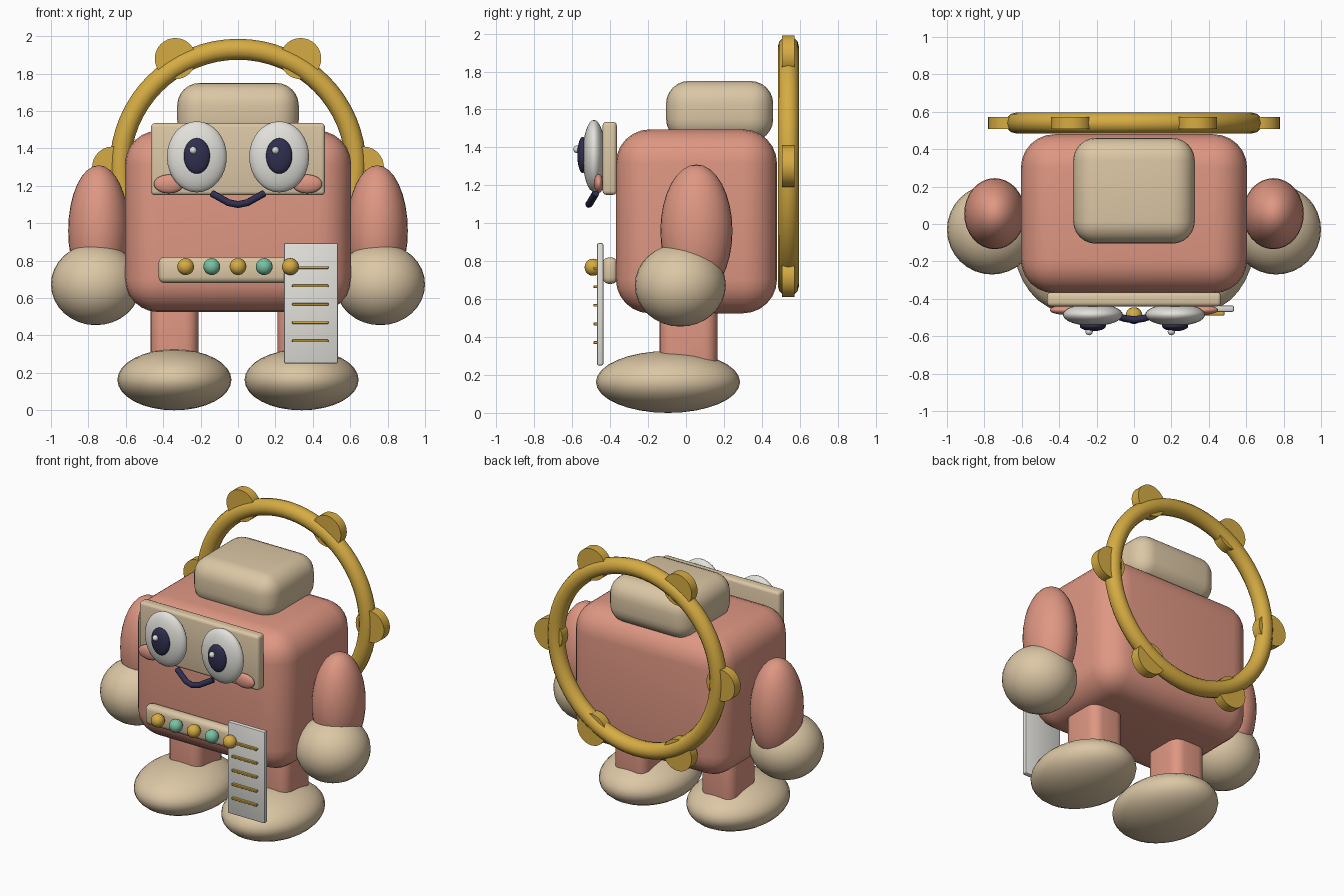
import bpy, math
from mathutils import Vector

cube = bpy.data.objects.get("Cube")
if cube:
    bpy.data.objects.remove(cube, do_unlink=True)


def material(name, hex_code):
    srgb = [int(hex_code[i:i + 2], 16) / 255 for i in (0, 2, 4)]
    color = [c / 12.92 if c < 0.04 else ((c + 0.055) / 1.055) ** 2.4 for c in srgb] + [1]
    m = bpy.data.materials.new(name)
    m.use_nodes = True
    m.diffuse_color = color
    m.node_tree.nodes["Principled BSDF"].inputs["Base Color"].default_value = color
    return m


PINK = material("coral pink", "DF9783")
TAN = material("warm tan", "DCC7A5")
GOLD = material("gold", "D6AC43")
WHITE = material("off white", "E2E1DB")
NAVY = material("dark navy", "2F2F50")
TEAL = material("teal green", "78C2A5")


def finish(name, mat):
    ob = bpy.context.object
    ob.name = name
    ob.data.materials.append(mat)
    bpy.ops.object.shade_smooth_by_angle(angle=math.radians(40))
    return ob


def box(name, low, high, bevel, mat, segments=3):
    low, high = Vector(low), Vector(high)
    bpy.ops.mesh.primitive_cube_add(size=1, location=(low + high) / 2)
    ob = bpy.context.object
    ob.scale = high - low
    bpy.ops.object.transform_apply(location=False, rotation=False, scale=True)
    mod = ob.modifiers.new("rounding", "BEVEL")
    mod.width = bevel
    mod.segments = segments
    bpy.ops.object.modifier_apply(modifier=mod.name)
    return finish(name, mat)


def ball(name, center, radii, mat, segments=32):
    bpy.ops.mesh.primitive_uv_sphere_add(segments=segments, ring_count=segments // 2, location=center)
    bpy.context.object.scale = radii
    bpy.ops.object.transform_apply(location=False, rotation=False, scale=True)
    return finish(name, mat)


# Torso and head cap
box("body", (-0.605, -0.37, 0.525), (0.605, 0.48, 1.495), 0.18, PINK, 6)
box("head_cap", (-0.325, -0.105, 1.43), (0.325, 0.46, 1.75), 0.12, TAN, 6)

# Face plate and control bar
box("face_plate", (-0.465, -0.44, 1.15), (0.465, -0.365, 1.535), 0.02, TAN)
box("control_bar", (-0.425, -0.44, 0.68), (0.425, -0.36, 0.82), 0.033, TAN)

# Paired parts
for side, s in (("left", 1), ("right", -1)):
    ball(side + "_eye", (s * 0.22, -0.485, 1.355), (0.16, 0.06, 0.19), WHITE)
    ball(side + "_pupil", (s * 0.22, -0.545, 1.36), (0.07, 0.028, 0.095), NAVY)
    ball(side + "_eye_glint", (s * 0.22 - 0.02, -0.575, 1.39), (0.02, 0.02, 0.02), WHITE, 16)
    ball(side + "_cheek", (s * 0.37, -0.46, 1.21), (0.08, 0.025, 0.05), PINK)
    ball(side + "_arm", (s * 0.745, 0.055, 0.96), (0.163, 0.19, 0.35), PINK)
    ball(side + "_hand", (s * 0.76, -0.03, 0.673), (0.24, 0.24, 0.218), TAN)
    box(side + "_leg", (s * 0.34 - 0.128, -0.14, 0.15), (s * 0.34 + 0.128, 0.165, 0.65), 0.07, PINK, 5)
    ball(side + "_foot", (s * 0.34, -0.095, 0.163), (0.305, 0.38, 0.163), TAN)

# Mouth: a round tube along a short smile
curve = bpy.data.curves.new("mouth", "CURVE")
curve.dimensions = "3D"
curve.bevel_depth = 0.019
curve.bevel_resolution = 3
curve.use_fill_caps = True
path = [(-0.14, -0.475, 1.16), (-0.05, -0.505, 1.11), (0, -0.512, 1.1),
        (0.05, -0.505, 1.11), (0.14, -0.475, 1.16)]
spline = curve.splines.new("POLY")
spline.points.add(len(path) - 1)
for point, co in zip(spline.points, path):
    point.co = (*co, 1)
mouth = bpy.data.objects.new("mouth", curve)
bpy.context.collection.objects.link(mouth)
curve.materials.append(NAVY)

# Buttons in alternating colours
for i in range(5):
    ball(f"button_{i + 1}", (-0.28 + 0.14 * i, -0.49, 0.768), (0.045,) * 3, (GOLD, TEAL)[i % 2], 20)

# Hanging card with raised lines
box("card", (0.245, -0.47, 0.25), (0.535, -0.435, 0.895), 0.01, WHITE, 2)
for i in range(5):
    z = 0.763 - 0.098 * i
    box(f"card_line_{i + 1}", (0.29, -0.488, z - 0.007), (0.483, -0.465, z + 0.007), 0.002, GOLD, 1)

# Ring behind the back with six jingles
RING = Vector((0, 0.54, 1.3))
bpy.ops.mesh.primitive_torus_add(location=RING, rotation=(math.pi / 2, 0, 0), major_radius=0.63,
                                 minor_radius=0.056, major_segments=64, minor_segments=12)
finish("ring", GOLD)
for i in range(6):
    a = i * math.pi / 3
    place = RING + 0.67 * Vector((math.cos(a), 0, math.sin(a)))
    bpy.ops.mesh.primitive_cylinder_add(vertices=32, radius=0.11, depth=0.066, location=place,
                                        rotation=(math.pi / 2, 0, 0))
    finish(f"jingle_{i + 1}", GOLD)
